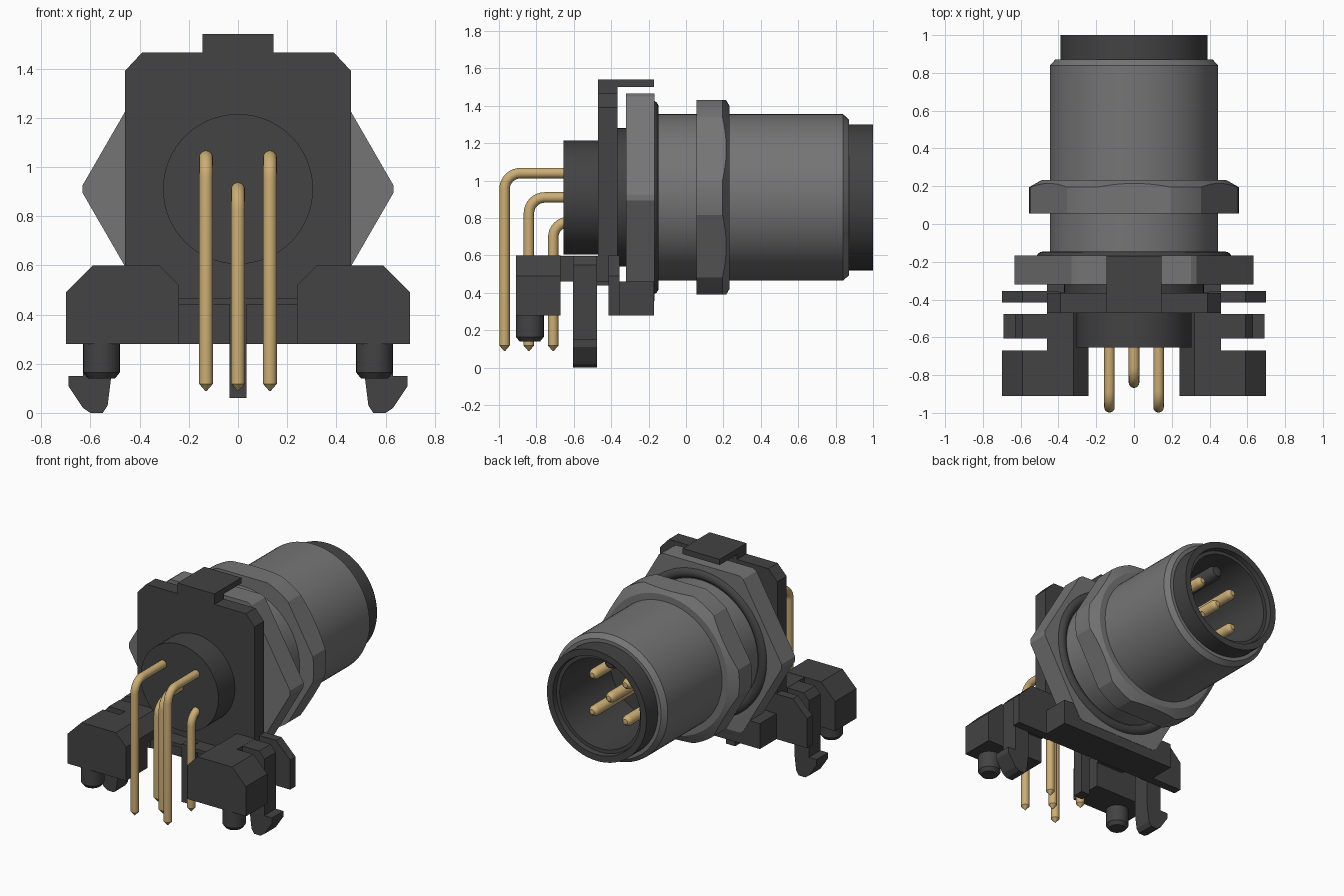
import bpy, bmesh, math
from mathutils import Vector, Matrix

if "Cube" in bpy.data.objects:
    bpy.data.objects.remove(bpy.data.objects["Cube"], do_unlink=True)

AXIS_Z = 0.91


def material(name, rgb):
    m = bpy.data.materials.new(name)
    m.use_nodes = True
    m.diffuse_color = (*rgb, 1)
    m.node_tree.nodes["Principled BSDF"].inputs["Base Color"].default_value = (*rgb, 1)
    return m


DARK = material("dark plastic", (0.056, 0.056, 0.056))
METAL = material("grey metal", (0.178, 0.178, 0.178))
GOLD = material("gold contact", (0.60, 0.42, 0.18))


def finish(name, bm, mat, smooth=False):
    bmesh.ops.recalc_face_normals(bm, faces=bm.faces)
    me = bpy.data.meshes.new(name)
    bm.to_mesh(me)
    bm.free()
    ob = bpy.data.objects.new(name, me)
    bpy.context.collection.objects.link(ob)
    me.materials.append(mat)
    if smooth:
        activate(ob)
        bpy.ops.object.shade_smooth_by_angle(angle=math.radians(30))
    return ob


def activate(ob):
    bpy.ops.object.select_all(action='DESELECT')
    ob.select_set(True)
    bpy.context.view_layer.objects.active = ob


def lathe(name, profile, mat, centre=(0, AXIS_Z), steps=64):
    """Spin (radius, y) points about a line along y through centre (x, z)."""
    bm = bmesh.new()
    vs = [bm.verts.new((centre[0] + r, y, centre[1])) for r, y in profile]
    es = [bm.edges.new(p) for p in zip(vs, vs[1:])]
    bmesh.ops.spin(bm, geom=vs + es, cent=(centre[0], 0, centre[1]), axis=(0, 1, 0),
                   angle=2 * math.pi, steps=steps, use_duplicate=False)
    bmesh.ops.remove_doubles(bm, verts=bm.verts, dist=1e-5)
    return finish(name, bm, mat, True)


def slab(name, outline, y0, y1, mat, side=1):
    """Extrude an (x, z) outline from y0 to y1."""
    bm = bmesh.new()
    face = bm.faces.new([bm.verts.new((side * x, y0, z)) for x, z in outline])
    ext = bmesh.ops.extrude_face_region(bm, geom=[face])
    bmesh.ops.translate(bm, vec=(0, y1 - y0, 0),
                        verts=[g for g in ext["geom"] if isinstance(g, bmesh.types.BMVert)])
    return finish(name, bm, mat)


def rect(x0, x1, z0, z1):
    return [(x0, z0), (x1, z0), (x1, z1), (x0, z1)]


def hexagon(name, half_flat, profile, y0, y1):
    """Hex prism with its corners turned down to a lathe profile."""
    r = half_flat / math.cos(math.pi / 6)
    ob = slab(name, [(r * math.cos(a * math.pi / 3), AXIS_Z + r * math.sin(a * math.pi / 3))
                     for a in range(6)], y0, y1, METAL)
    cutter = lathe("turning_cutter", profile, METAL, steps=96)
    cutter.hide_render = True
    mod = ob.modifiers.new("turned corners", 'BOOLEAN')
    mod.operation, mod.solver, mod.object = 'INTERSECT', 'EXACT', cutter
    activate(ob)
    bpy.ops.object.modifier_apply(modifier=mod.name)
    bpy.data.objects.remove(cutter, do_unlink=True)
    activate(ob)
    bpy.ops.object.shade_smooth_by_angle(angle=math.radians(12))


# Metal sleeve and its two hexagons
lathe("sleeve", [(0, -0.3), (0.445, -0.3), (0.445, 0.84), (0.415, 0.872), (0.37, 0.872)], METAL)
hexagon("collar_nut", 0.52, [(0, 0.0), (0.555, 0.0), (0.555, 0.195), (0.49, 0.232), (0, 0.232)],
        0.055, 0.232)
hexagon("flange_hex", 0.555, [(0, -0.4), (0.632, -0.4), (0.632, 0), (0, 0)], -0.32, -0.168)

# Sealing ring lying on the rear of the flange
lathe("seal_ring", [(0.482 + 0.037 * math.cos(t * math.pi / 8), -0.183 + 0.037 * math.sin(t * math.pi / 8))
                    for t in range(17)], DARK)

# Plastic insert: open socket with a floor, plus the keying rib
lathe("socket_insert", [(0.39, 0.8), (0.39, 1.0), (0.345, 1.0), (0.34, 0.965), (0.315, 0.965),
                        (0.315, 0.4), (0, 0.4)], DARK)
lathe("key_rib", [(0.05, 0.39), (0.05, 0.83), (0.035, 0.86), (0, 0.865)], DARK, (0, AXIS_Z + 0.25), 24)
lathe("neck", [(0.37, -0.38), (0.37, -0.31)], DARK)
lathe("front_boss", [(0.305, -0.4), (0.305, -0.655), (0, -0.655)], DARK)

# Holder plate with top latch
slab("holder_plate", [(-0.46, 0.46), (0.46, 0.46), (0.46, 1.39), (0.39, 1.465),
                      (-0.39, 1.465), (-0.46, 1.39)], -0.47, -0.365, DARK)
slab("latch_post", rect(-0.145, 0.145, 1.4, 1.54), -0.471, -0.366, DARK)
slab("latch_tab", rect(-0.145, 0.145, 1.50, 1.54), -0.37, -0.17, DARK)
slab("rear_cradle", rect(-0.46, 0.46, 0.28, 0.46), -0.41, -0.17, DARK)
slab("centre_leg", rect(-0.035, 0.035, 0.06, 0.47), -0.58, -0.50, DARK)
slab("centre_bridge", rect(-0.24, 0.24, 0.44, 0.465), -0.58, -0.40, DARK)

# Feet, wings, snap clips and pegs on both sides
foot = [(0.24, 0.28), (0.70, 0.28), (0.70, 0.49), (0.59, 0.6), (0.32, 0.6), (0.24, 0.52)]
wing = [(0.40, 0.28), (0.70, 0.28), (0.70, 0.49), (0.59, 0.6), (0.40, 0.6)]
rail = [(0.24, 0.46), (0.46, 0.46), (0.46, 0.598), (0.32, 0.598), (0.24, 0.52)]
clip = [(0.42, 0.597), (0.59, 0.597), (0.63, 0.55), (0.63, 0.15), (0.69, 0.15), (0.69, 0.11),
        (0.63, 0.02), (0.60, 0.0), (0.55, 0.0), (0.53, 0.03), (0.515, 0.15), (0.515, 0.46), (0.42, 0.46)]
for side, label in ((1, "left"), (-1, "right")):
    slab(label + "_foot", foot, -0.91, -0.67, DARK, side)
    slab(label + "_wing", wing, -0.415, -0.355, DARK, side)
    slab(label + "_rail", rail, -0.68, -0.36, DARK, side)
    slab(label + "_snap_clip", clip, -0.605, -0.477, DARK, side)
    bm = bmesh.new()
    for r1, r2, z0, z1 in ((0.075, 0.075, 0.165, 0.30), (0.055, 0.075, 0.14, 0.165)):
        bmesh.ops.create_cone(bm, cap_ends=True, segments=24, radius1=r1, radius2=r2, depth=z1 - z0,
                              matrix=Matrix.Translation((side * 0.555, -0.835, (z0 + z1) / 2)))
    finish(label + "_peg", bm, DARK, True)


def contact(name, x, dz, y_tail):
    """Bent tail with a pointed end, and a straight round-nosed pin in the socket."""
    z, bend, n = AXIS_Z + dz, 0.085, 8
    path = [(-0.6, z, 0.028)]
    for i in range(n + 1):
        a = i / n * math.pi / 2
        path.append((y_tail + bend - bend * math.sin(a), z - bend + bend * math.cos(a), 0.028))
    path += [(y_tail, 0.118, 0.028), (y_tail, 0.088, 0.002)]
    bm = bmesh.new()
    rings = []
    for i, (y, pz, r) in enumerate(path):
        a, b = path[max(i - 1, 0)], path[min(i + 1, len(path) - 1)]
        t = Vector((0, b[0] - a[0], b[1] - a[1])).normalized()
        normal = Vector((0, -t.z, t.y))
        rings.append([bm.verts.new(Vector((x, y, pz)) + r * (Vector((1, 0, 0)) * math.cos(k * math.pi / 8)
                                   + normal * math.sin(k * math.pi / 8))) for k in range(16)])
    for p, q in zip(rings, rings[1:]):
        for k in range(16):
            bm.faces.new((p[k], p[(k + 1) % 16], q[(k + 1) % 16], q[k]))
    bm.faces.new(rings[-1])
    finish(name + "_tail", bm, GOLD, True)
    lathe(name + "_pin", [(0.037, 0.39), (0.037, 0.835), (0.03, 0.855), (0.018, 0.867), (0, 0.87)],
          GOLD, (x, z), 20)


contact("centre_contact", 0, 0, -0.84)
for x, label in ((0.13, "left"), (-0.13, "right")):
    contact(label + "_upper_contact", x, 0.13, -0.97)
    contact(label + "_lower_contact", x, -0.13, -0.71)
